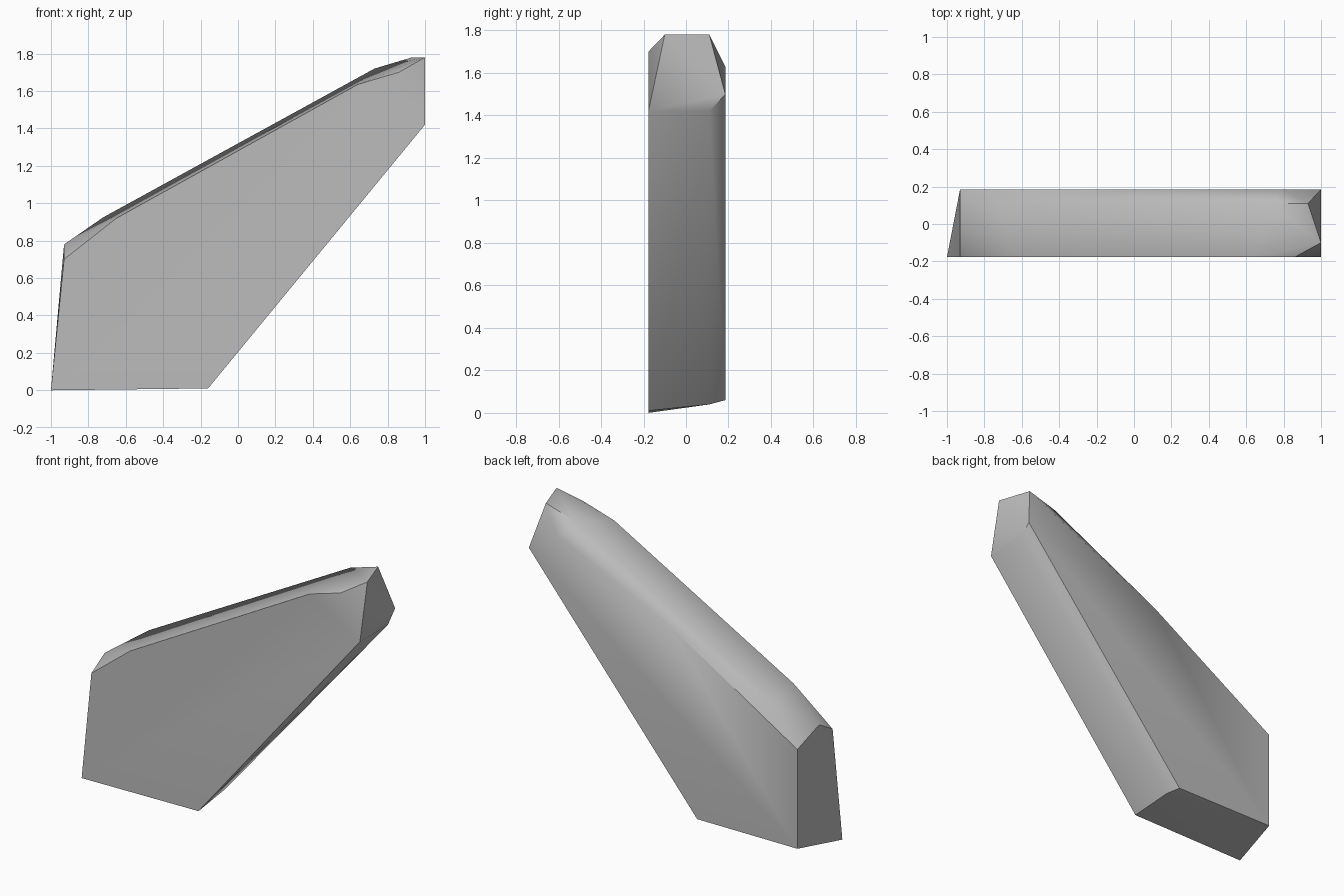
import bpy
import bmesh
import math

cube = bpy.data.objects.get("Cube")
if cube:
    bpy.data.objects.remove(cube, do_unlink=True)

# Plain grey stone material
stone = bpy.data.materials.new("grey_stone")
stone.use_nodes = True
grey = (0.5, 0.5, 0.5, 1.0)
stone.diffuse_color = grey
stone.node_tree.nodes["Principled BSDF"].inputs["Base Color"].default_value = grey

# Depths of the two broad sides and of the crest running along the top
FRONT, BACK, CREST = -0.177, 0.185, 0.11

# Outlines (x, z) of the slanted slab at each depth
front_outline = [(-1, 0), (-0.16, 0.01), (1, 1.42), (0.86, 1.7),
                 (0.64, 1.635), (-0.65, 0.92), (-0.93, 0.7)]
back_outline = [(-0.93, 0.06), (-0.21, 0.06), (1, 1.5),
                (0.79, 1.63), (-0.01, 1.265), (-0.93, 0.705)]
crest_outline = [(-0.17, 0.04), (1, 1.42), (0.93, 1.78),
                 (0.73, 1.72), (-0.72, 0.925)]

points = []
for depth, outline in ((FRONT, front_outline), (BACK, back_outline),
                       (CREST, crest_outline)):
    points += [(x, depth, z) for x, z in outline]

# Top corners at the two ends of the slab
points += [(1, -0.1, 1.78), (-0.93, -0.04, 0.78)]

# Wrap the points into a faceted block
bm = bmesh.new()
for point in points:
    bm.verts.new(point)
bmesh.ops.convex_hull(bm, input=bm.verts[:])
loose = [v for v in bm.verts if not v.link_faces]
bmesh.ops.delete(bm, geom=loose, context="VERTS")
bmesh.ops.dissolve_limit(bm, angle_limit=math.radians(0.5),
                         verts=bm.verts[:], edges=bm.edges[:])
bmesh.ops.recalc_face_normals(bm, faces=bm.faces[:])

mesh = bpy.data.meshes.new("leaning_slab")
bm.to_mesh(mesh)
bm.free()
mesh.materials.append(stone)

slab = bpy.data.objects.new("leaning_slab", mesh)
bpy.context.collection.objects.link(slab)

# Soft crest, crisp rim
bpy.ops.object.select_all(action="DESELECT")
slab.select_set(True)
bpy.context.view_layer.objects.active = slab
bpy.ops.object.shade_smooth_by_angle(angle=math.radians(40))
